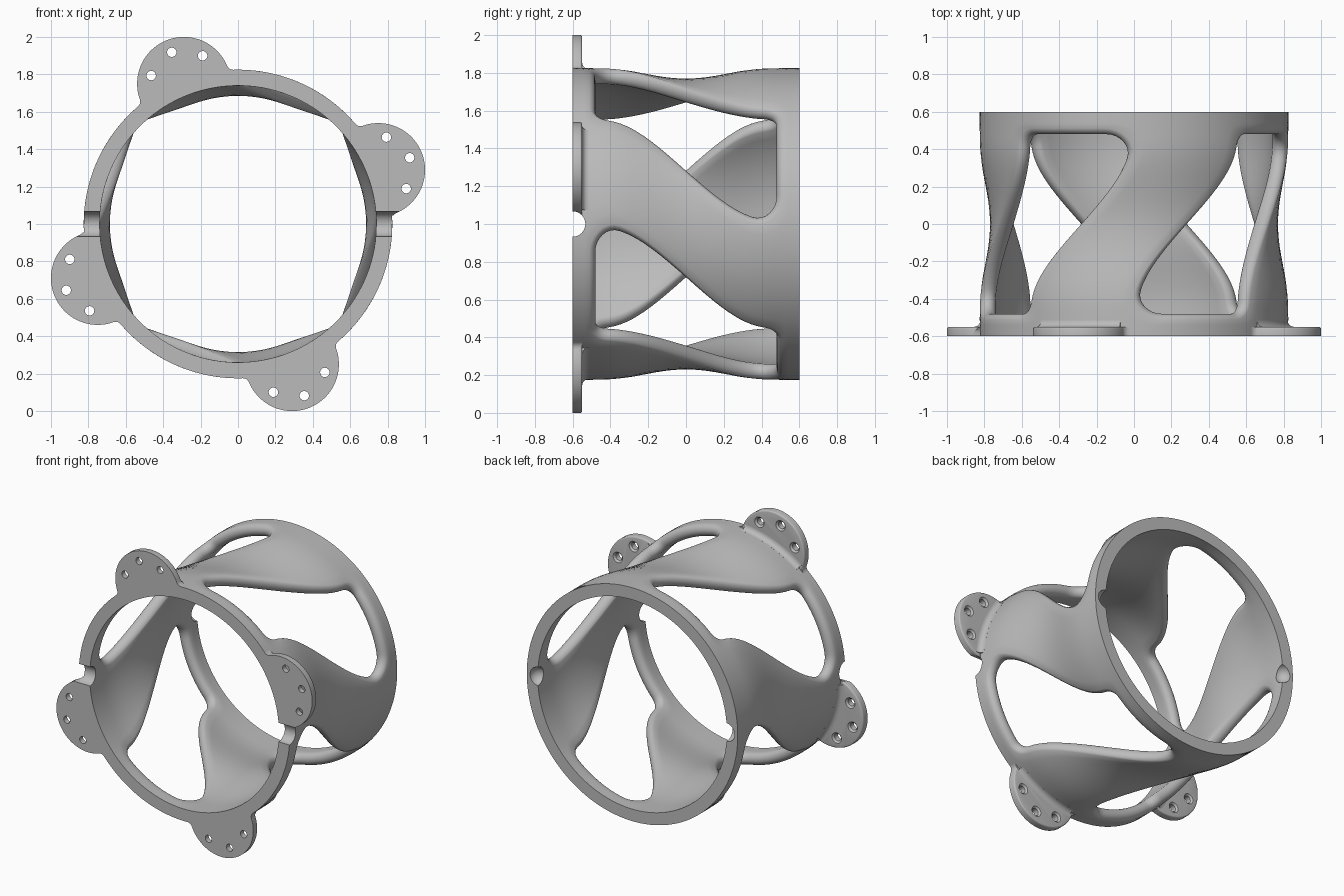
import bpy, bmesh
from math import sin, cos, pi, radians, sqrt, atan2, hypot

if "Cube" in bpy.data.objects:
    bpy.data.objects.remove(bpy.data.objects["Cube"])

# One grey material for everything
grey = bpy.data.materials.new("plain_grey")
grey.use_nodes = True
grey.diffuse_color = (0.5, 0.5, 0.5, 1)
grey.node_tree.nodes["Principled BSDF"].inputs["Base Color"].default_value = (0.5, 0.5, 0.5, 1)

R_OUT, WALL, HALF_LEN = 0.825, 0.085, 0.6
H = WALL / 2
ARC_R = 0.8                      # radius used to unroll angles to lengths
WIN_U, WIN_Y = radians(22.5) * ARC_R, 0.48
CELL_U = radians(45) * ARC_R
N_ARC, N_SIDE = 8, 24


def finish(bm, name):
    bmesh.ops.recalc_face_normals(bm, faces=bm.faces)
    mesh = bpy.data.meshes.new(name)
    bm.to_mesh(mesh)
    bm.free()
    mesh.materials.append(grey)
    obj = bpy.data.objects.new(name, mesh)
    bpy.context.collection.objects.link(obj)
    return obj


def activate(obj):
    bpy.ops.object.select_all(action='DESELECT')
    obj.select_set(True)
    bpy.context.view_layer.objects.active = obj


def cut(obj, cutters):
    activate(obj)
    for c in cutters:
        mod = obj.modifiers.new("cut", 'BOOLEAN')
        mod.operation, mod.solver, mod.object = 'DIFFERENCE', 'EXACT', c
        bpy.ops.object.modifier_apply(modifier=mod.name)


def smooth(obj):
    activate(obj)
    bpy.ops.object.shade_smooth_by_angle(angle=radians(35))


def polar(r, ang, y):
    return (r * cos(ang), y, 1 + r * sin(ang))


# Waisted, twisted shell: unrolled (u, y) plus offset from mid wall -> 3D
def shell_point(centre, u, y, t):
    k = min(max(y, -0.45), 0.45) * pi / 0.9
    mid = R_OUT - H - 0.055 * cos(k) ** 2
    return polar(mid + t, centre + u / ARC_R - radians(21) * sin(k), y)


def window_loop(d):
    arcs = []
    for k, (su, sy, r) in enumerate(((1, 1, .07), (-1, 1, .13), (-1, -1, .07), (1, -1, .13))):
        cu, cy = su * (WIN_U - r), sy * (WIN_Y - r)
        angs = [(k + i / N_ARC) * pi / 2 for i in range(N_ARC + 1)]
        arcs.append([(cu + (r + d) * cos(a), cy + (r + d) * sin(a)) for a in angs])
    pts = []
    for k in range(4):
        a, b = arcs[k][-1], arcs[(k + 1) % 4][0]
        pts += arcs[k]
        pts += [(a[0] + (b[0] - a[0]) * i / N_SIDE, a[1] + (b[1] - a[1]) * i / N_SIDE)
                for i in range(1, N_SIDE)]
    return pts


def cell_loop():
    corners = [(CELL_U, HALF_LEN), (-CELL_U, HALF_LEN), (-CELL_U, -HALF_LEN), (CELL_U, -HALF_LEN)]
    n, pts = N_ARC + N_SIDE, []
    for k in range(4):
        a, b = corners[k], corners[(k + 1) % 4]
        pts += [(a[0] + (b[0] - a[0]) * i / n, a[1] + (b[1] - a[1]) * i / n) for i in range(n)]
    s = N_ARC // 2
    return pts[-s:] + pts[:-s]


# Loops from the outer cell border, round the window lip, to the inner border
lip, border = window_loop(H), cell_loop()
half = []
for i in range(6):
    f = 1 - i / 6
    half.append(([(a[0] + (b[0] - a[0]) * f, a[1] + (b[1] - a[1]) * f)
                  for a, b in zip(lip, border)], H))
for i in range(6):
    phi = pi / 2 * (1 - i / 6)
    if i:
        half.append((window_loop(H * (1 - cos(phi))), H * sin(phi)))
loops = half + [(window_loop(0), 0)] + [(pts, -t) for pts, t in reversed(half)]

# Body: four identical window cells
bm = bmesh.new()
count = len(border)
for q in range(4):
    centre = radians(45 + 90 * q)
    rows = [[bm.verts.new(shell_point(centre, u, y, t)) for u, y in pts] for pts, t in loops]
    for a, b in zip(rows, rows[1:]):
        for j in range(count):
            k = (j + 1) % count
            bm.faces.new((a[j], a[k], b[k], b[j]))
    for j in range(count):       # flat end faces of the rings
        k = (j + 1) % count
        if abs(border[j][1] + border[k][1]) > 2 * HALF_LEN - 1e-5:
            bm.faces.new((rows[0][j], rows[0][k], rows[-1][k], rows[-1][j]))
bmesh.ops.remove_doubles(bm, verts=bm.verts, dist=1e-4)
body = finish(bm, "twisted_body")

# Cutters: round channel across the front ring, blind sockets in the back ring
bpy.ops.mesh.primitive_cylinder_add(vertices=48, radius=0.067, depth=2.2,
                                    location=(0, -HALF_LEN, 1), rotation=(0, pi / 2, 0))
channel = bpy.context.object
channel.name = "channel_cutter"
sockets = []
for side in (-1, 1):
    bpy.ops.mesh.primitive_uv_sphere_add(segments=32, ring_count=16, radius=0.065,
                                         location=(side * 0.735, HALF_LEN, 1))
    bpy.context.object.name = "socket_cutter"
    sockets.append(bpy.context.object)
cut(body, [channel] + sockets)
smooth(body)

# Mounting ear outline in a frame whose x axis points radially outward
EAR_D, EAR_R, FIL = 0.804, 0.25, 0.035
FRONT, BACK = -HALF_LEN, -0.55
fa, fb = R_OUT + FIL, EAR_R + FIL
fx = (fa * fa - fb * fb + EAR_D ** 2) / (2 * EAR_D)
fy = sqrt(fa * fa - fx * fx)
meet, disc_end = atan2(fy, fx), atan2(fy, fx - EAR_D)
start, stop = pi + meet, pi + disc_end
side = [((R_OUT - .006) * cos(meet), (R_OUT - .006) * sin(meet))]
side += [(fx + FIL * cos(start + (stop - start) * i / 6),
          fy + FIL * sin(start + (stop - start) * i / 6)) for i in range(7)]
outline = side + [(EAR_D + EAR_R * cos(disc_end * (1 - i / 24)),
                   EAR_R * sin(disc_end * (1 - i / 24))) for i in range(1, 25)]
outline += [(x, -y) for x, y in reversed(outline[:-1])]
outline += [((R_OUT - .006) * cos(meet * i / 8), (R_OUT - .006) * sin(meet * i / 8))
            for i in range(-7, 8)]


def hole_cutter(x, z):
    # straight hole with a countersink at the back
    bm = bmesh.new()
    rows = []
    for r, y in ((.025, FRONT - .02), (.025, BACK - .012), (.037, BACK), (.037, BACK + .02)):
        rows.append([bm.verts.new((x + r * cos(i * pi / 12), y, z + r * sin(i * pi / 12)))
                     for i in range(24)])
    for a, b in zip(rows, rows[1:]):
        for i in range(24):
            bm.faces.new((a[i], a[i - 1], b[i - 1], b[i]))
    bm.faces.new(rows[0])
    bm.faces.new(rows[-1])
    return finish(bm, "hole_cutter")


holes = []
for q in range(4):
    ang = radians(21.1 + 90 * q)

    # Ear plate with softened back rim
    bm = bmesh.new()
    pts = [polar(hypot(x, y), ang + atan2(y, x), FRONT) for x, y in outline]
    base = bm.faces.new([bm.verts.new(p) for p in pts])
    ext = bmesh.ops.extrude_face_region(bm, geom=[base])["geom"]
    top = [v for v in ext if isinstance(v, bmesh.types.BMVert)]
    bmesh.ops.translate(bm, verts=top, vec=(0, BACK - FRONT, 0))
    if not base.is_valid or len([f for f in bm.faces if len(f.verts) > 4]) < 2:
        bm.faces.new([v for v in bm.verts if v not in top])
    rim = [e for e in bm.edges if all(v in top and hypot(v.co.x, v.co.z - 1) > R_OUT + .01
                                      for v in e.verts)]
    bmesh.ops.bevel(bm, geom=rim, offset=0.01, segments=3, profile=0.5, affect='EDGES')
    ear = finish(bm, "mounting_ear")

    cx, cz = EAR_D * cos(ang), 1 + EAR_D * sin(ang)
    drills = [hole_cutter(cx + .18 * cos(ang + radians(o)), cz + .18 * sin(ang + radians(o)))
              for o in (-55, 0, 55)]
    holes += drills
    cut(ear, drills + [channel])
    smooth(ear)

    # Concave fillet between ear and ring
    bm = bmesh.new()
    section = [(R_OUT - .006, BACK - .01), (R_OUT - .006, BACK + FIL)]
    section += [(R_OUT + FIL * (1 - cos(i * pi / 12)), BACK + FIL * (1 - sin(i * pi / 12)))
                for i in range(7)] + [(R_OUT + FIL, BACK - .01)]
    rows = [[bm.verts.new(polar(r, ang + radians(o), y)) for r, y in section]
            for o in range(-16, 17, 2)]
    for a, b in zip(rows, rows[1:]):
        for i in range(len(section)):
            bm.faces.new((a[i], a[i - 1], b[i - 1], b[i]))
    bm.faces.new(rows[0])
    bm.faces.new(rows[-1])
    cove = finish(bm, "ear_fillet")
    cut(cove, [channel])
    smooth(cove)

for c in [channel] + sockets + holes:
    bpy.data.objects.remove(c)
